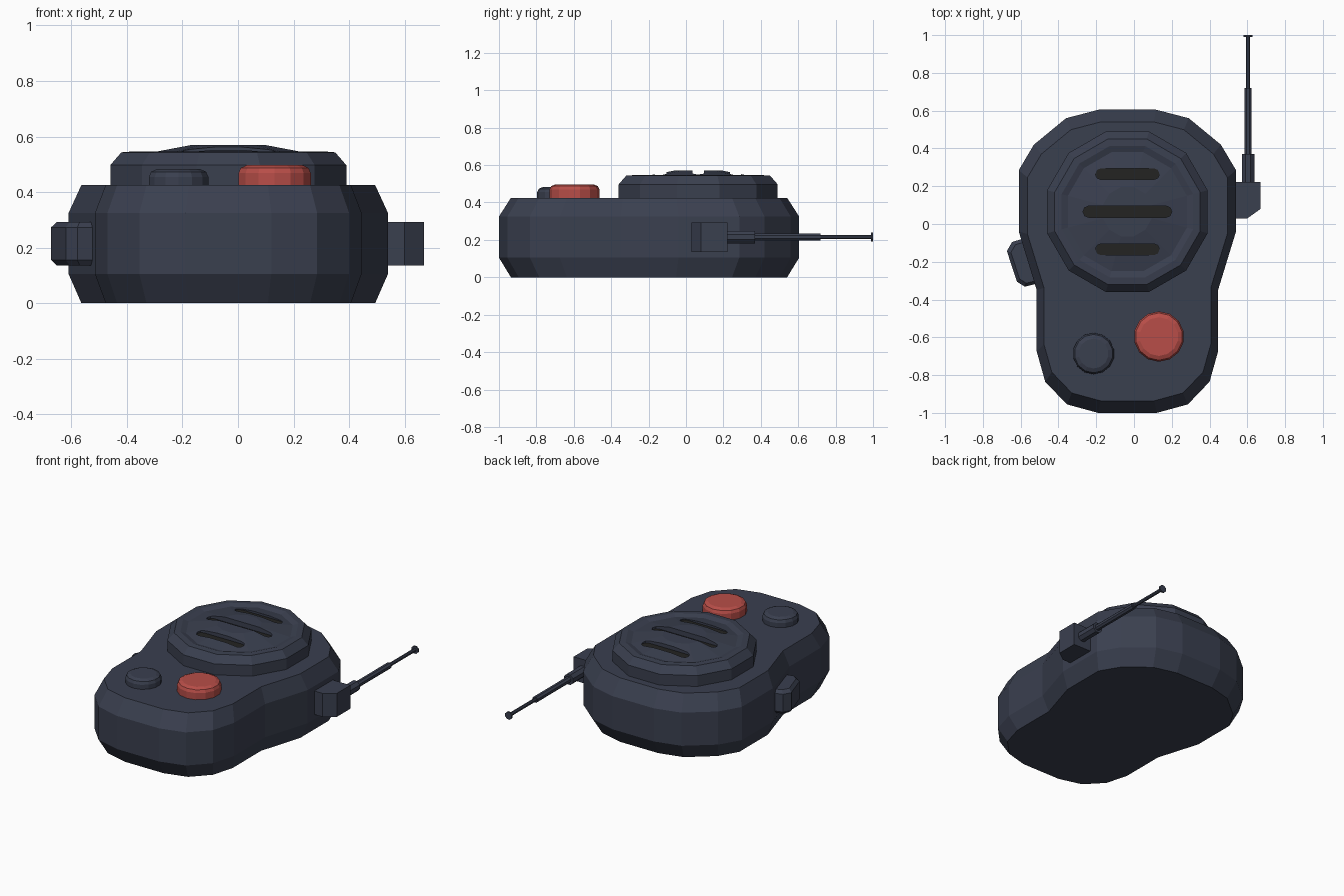
import bpy, bmesh, math
from mathutils import Matrix, Vector

if "Cube" in bpy.data.objects:
    bpy.data.objects.remove(bpy.data.objects["Cube"])


def material(name, rgb):
    m = bpy.data.materials.new(name)
    m.diffuse_color = (*rgb, 1)
    m.use_nodes = True
    m.node_tree.nodes["Principled BSDF"].inputs["Base Color"].default_value = m.diffuse_color
    return m


NAVY = material("slate navy", (0.042, 0.050, 0.078))
RED = material("button red", (0.48, 0.076, 0.065))
DARK = material("slot black", (0.017, 0.017, 0.016))


def loft(name, rings, mat):
    """Closed solid through equally sized rings of 3D points."""
    bm = bmesh.new()
    loops = [[bm.verts.new(p) for p in ring] for ring in rings]
    n = len(loops[0])
    for a, b in zip(loops, loops[1:]):
        for i in range(n):
            j = (i + 1) % n
            bm.faces.new((a[i], a[j], b[j], b[i]))
    bm.faces.new(loops[0][::-1])
    bm.faces.new(loops[-1])
    bmesh.ops.recalc_face_normals(bm, faces=bm.faces)
    me = bpy.data.meshes.new(name)
    bm.to_mesh(me)
    bm.free()
    me.materials.append(mat)
    ob = bpy.data.objects.new(name, me)
    bpy.context.collection.objects.link(ob)
    return ob


def prism(name, outline, levels, mat, centre):
    """Outline repeated at (z, scale) levels, scaled about centre."""
    cx, cy = centre
    return loft(name, [[(cx + (x - cx) * s, cy + (y - cy) * s, z) for x, y in outline]
                       for z, s in levels], mat)


def turned(name, profile, sides, mat, matrix):
    """Turned solid from (apothem, height) profile, flat sides facing the axes."""
    k = 1 / math.cos(math.pi / sides)
    angles = [2 * math.pi * (i + 0.5) / sides for i in range(sides)]
    return loft(name, [[matrix @ Vector((r * k * math.cos(a), r * k * math.sin(a), h))
                        for a in angles] for r, h in profile], mat)


# Body: mirrored outline with chamfered top and bottom
CX = -0.035
half = [(0.155, -1.0), (0.32, -0.955), (0.435, -0.835), (0.48, -0.675), (0.48, -0.35),
        (0.575, -0.04), (0.575, 0.285), (0.495, 0.42), (0.325, 0.56), (0.152, 0.605)]
outline = [(CX + x, y) for x, y in half] + [(CX - x, y) for x, y in reversed(half)]
prism("body", outline, [(0, 0.92), (0.105, 1), (0.325, 1), (0.425, 0.92)], NAVY, (CX, -0.2))

# Speaker: twelve-sided rim, shallow groove and low dome
SY = 0.065
speaker = turned("speaker", [(0.425, 0.40), (0.425, 0.497), (0.385, 0.543), (0.348, 0.546),
                             (0.315, 0.535), (0.13, 0.57)],
                 12, NAVY, Matrix.Translation((CX, SY, 0)))

# Speaker slots: rounded cutters, floors coloured dark
FLOOR = 0.538
for dy, length in ((-0.2, 0.34), (0, 0.47), (0.2, 0.34)):
    r = 0.03
    pts = []
    for side, start in ((1, -90), (-1, 90)):
        for i in range(5):
            a = math.radians(start + 45 * i)
            pts.append((CX + side * (length / 2 - r) + r * math.cos(a),
                        SY + dy + r * math.sin(a)))
    cutter = prism("slot_cutter", pts, [(FLOOR, 1), (0.65, 1)], NAVY, (CX, SY + dy))
    cutter.hide_render = True
    mod = speaker.modifiers.new("slot", 'BOOLEAN')
    mod.operation = 'DIFFERENCE'
    mod.solver = 'EXACT'
    mod.object = cutter
    bpy.context.view_layer.objects.active = speaker
    bpy.ops.object.modifier_apply(modifier=mod.name)
    bpy.data.objects.remove(cutter)
speaker.data.materials.clear()
speaker.data.materials.append(NAVY)
speaker.data.materials.append(DARK)
for p in speaker.data.polygons:
    p.material_index = int(p.normal.z > 0.99 and abs(p.center.z - FLOOR) < 0.001)

# Buttons
for name, x, y, r, top, mat in (("talk_button", 0.132, -0.596, 0.13, 0.497, RED),
                                ("small_button", -0.214, -0.686, 0.107, 0.483, NAVY)):
    turned(name, [(r, 0.40), (r, top - 0.028), (r - 0.008, top - 0.01), (r - 0.03, top)],
           14, mat, Matrix.Translation((x, y, 0)))

# Side key on the left
prism("side_key", [(-0.50, -0.06), (-0.595, -0.08), (-0.645, -0.095), (-0.673, -0.143),
                   (-0.62, -0.305), (-0.578, -0.332), (-0.45, -0.30)],
      [(0.135, 0.86), (0.155, 1), (0.273, 1), (0.293, 0.86)], NAVY, (-0.52, -0.2))

# Antenna mount on the right
prism("antenna_mount", [(0.48, 0.03), (0.60, 0.03), (0.67, 0.08), (0.67, 0.222), (0.48, 0.222)],
      [(0.136, 1), (0.292, 1)], NAVY, (0.6, 0.1))

# Telescopic antenna pointing to the back
turned("antenna", [(0.033, 0.2), (0.033, 0.37), (0.019, 0.37), (0.019, 0.72), (0.011, 0.72),
                   (0.011, 0.99), (0.024, 0.99), (0.024, 1.0)], 8, NAVY,
       Matrix.Translation((0.604, 0, 0.215)) @ Matrix.Rotation(-math.pi / 2, 4, 'X'))
